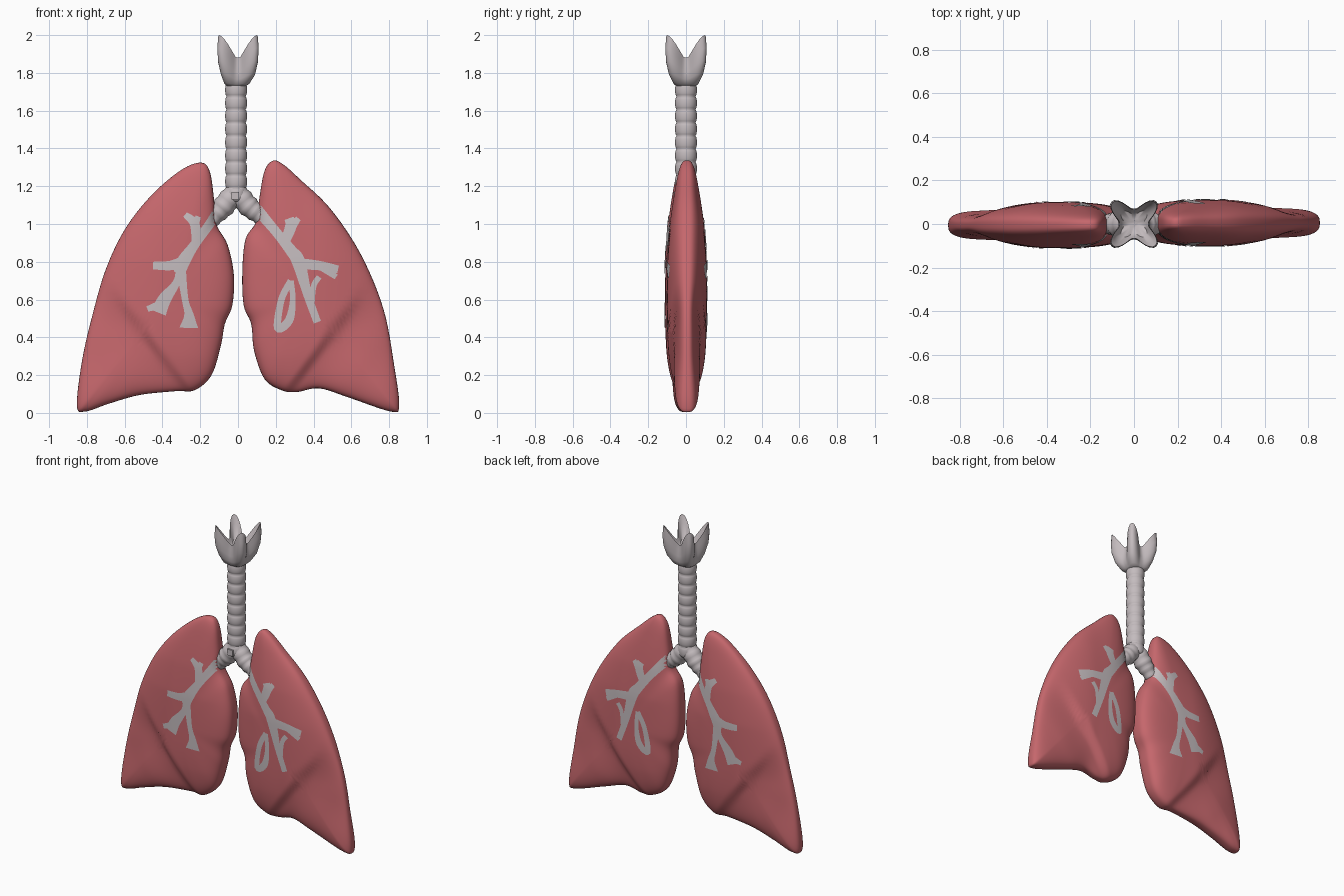
import bpy, bmesh, math
from mathutils import Vector
from mathutils.bvhtree import BVHTree

if "Cube" in bpy.data.objects:
    bpy.data.objects.remove(bpy.data.objects["Cube"])


def material(name, rgb):
    m = bpy.data.materials.new(name)
    m.diffuse_color = (*rgb, 1)
    m.use_nodes = True
    m.node_tree.nodes["Principled BSDF"].inputs["Base Color"].default_value = m.diffuse_color
    return m


RED = material("lung red", (0.56, 0.135, 0.15))
GREY = material("cartilage grey", (0.55, 0.50, 0.515))


def finish(name, bm, mat):
    me = bpy.data.meshes.new(name)
    bm.to_mesh(me)
    bm.free()
    me.materials.append(mat)
    me.shade_smooth()
    ob = bpy.data.objects.new(name, me)
    bpy.context.collection.objects.link(ob)
    return ob


def spline(pts, n, closed):
    """Catmull-Rom points through tuples of any size."""
    pts = [Vector(p) for p in pts]
    c, out = len(pts), []
    for i in range(c if closed else c - 1):
        g = [pts[(i + k) % c] if closed else pts[min(max(i + k, 0), c - 1)] for k in (-1, 0, 1, 2)]
        for j in range(n):
            t = j / n
            out.append(0.5 * (2 * g[1] + (g[2] - g[0]) * t + (2 * g[0] - 5 * g[1] + 4 * g[2] - g[3]) * t * t
                              + (3 * g[1] - g[0] - 3 * g[2] + g[3]) * t ** 3))
    return out if closed else out + [pts[-1]]


def smooth(a, b, v):
    t = min(max((v - a) / (b - a), 0), 1)
    return t * t * (3 - 2 * t)


def bridge(bm, a, b):
    n = len(a)
    for i in range(n):
        bm.faces.new((a[i], a[(i + 1) % n], b[(i + 1) % n], b[i]))


# Lungs: outline shrunk in rings towards a centre, thickness by rule
DEPTH = [(0, 0.10), (0.1, 0.1), (0.3, 0.105), (0.8, 0.105), (1.0, 0.096), (1.2, 0.078), (1.4, 0.065)]


def half_depth(x, z):
    x = abs(x)
    for (z0, d0), (z1, d1) in zip(DEPTH, DEPTH[1:]):
        if z <= z1:
            d = d0 + (d1 - d0) * max(0, (z - z0) / (z1 - z0))
            break
    d *= 1 - 0.35 * smooth(0.4, 0.8, x) * smooth(0.0, 0.35, z)
    # fissure running from the outer middle down to the lower inner edge
    side = ((x - 0.28) * 0.80 - (z - 0.13) * 0.60)
    fade = smooth(0.75, 0.45, z) if z < 0.75 else 0
    dip = smooth(-0.03, 0.03, side) * (1 - 0.6 * smooth(0.05, 0.25, side))
    return d * (1 - 0.28 * dip * fade)


def lung(name, outline, centre, y0):
    loop = spline([(x / 100, z / 100) for x, z in outline], 6, True)
    c = Vector(centre)
    bm = bmesh.new()
    rings = 30

    def ring(k, s):
        r = math.sin(k / rings * math.pi / 2)
        vs = []
        for p in loop:
            q = c + (p - c) * r
            y = s * half_depth(*q) * (1 - r ** 3) ** (1 / 3) if k < rings else 0
            vs.append(bm.verts.new((q.x, y0 + y, q.y)))
        return vs

    edge = ring(rings, 1)
    for s in (-1, 1):
        prev = edge
        for k in range(rings - 1, 0, -1):
            cur = ring(k, s)
            bridge(bm, prev, cur)
            prev = cur
        tip = bm.verts.new((c.x, y0 + s * half_depth(*c), c.y))
        for i in range(len(prev)):
            bm.faces.new((prev[i], prev[(i + 1) % len(prev)], tip))
    bmesh.ops.recalc_face_normals(bm, faces=bm.faces)
    tree = BVHTree.FromBMesh(bm)
    finish(name, bm, RED)
    return tree


LEFT = [(-20, 132.5), (-15, 128), (-12.7, 113), (-11.5, 100), (-5.5, 89), (-2.2, 73), (-3, 57), (-7, 47),
        (-9, 36), (-14, 20), (-23, 12), (-33, 11.5), (-52, 9.5), (-68, 5), (-81, 0.7), (-85.3, 4),
        (-82.5, 28), (-77, 52), (-70, 76), (-60, 97), (-46.5, 114.5), (-31, 128)]
RIGHT = [(18.5, 133.5), (14, 128), (11.2, 113), (9.5, 101), (4, 92), (2.3, 75), (3, 57), (7, 47),
         (8.5, 33), (14, 18), (23, 12), (31, 11), (43, 13), (59, 8), (81, 0.7), (85.3, 4),
         (82.7, 25), (77, 55), (65, 84), (49, 108), (33, 123.5), (24, 131.5)]
tree_l = lung("left_side_lung", LEFT, (-0.36, 0.6), -0.005)
tree_r = lung("right_side_lung", RIGHT, (0.36, 0.6), 0.005)


# Bronchial branches: thin strips lying on the front and back of each lung
def branches(name, tree, paths):
    bm = bmesh.new()
    across = 4
    for path in paths:
        pts = spline([(x / 100, z / 100, w / 100) for x, z, w in path], 8, False)
        for s in (-1, 1):
            rows = []
            for i, p in enumerate(pts):
                t = (pts[min(i + 1, len(pts) - 1)] - pts[max(i - 1, 0)]).to_2d().normalized()
                row = []
                for j in range(across + 1):
                    o = (j / across - 0.5) * p.z
                    x, z = p.x - t.y * o, p.y + t.x * o
                    hit = tree.ray_cast(Vector((x, s, z)), Vector((0, -s, 0)))[0]
                    row.append(bm.verts.new((x, hit.y + s * 0.004, z)) if hit else None)
                rows.append(row)
            for a, b in zip(rows, rows[1:]):
                for j in range(across):
                    q = (a[j], a[j + 1], b[j + 1], b[j])
                    if all(q):
                        f = bm.faces.new(q)
                        f.normal_update()
                        if f.normal.y * s < 0:
                            f.normal_flip()
    finish(name, bm, GREY)


branches("left_side_branches", tree_l, [
    [(-9, 109, 6), (-15, 100, 5), (-23, 89, 5), (-29, 80, 7), (-31, 74, 6)],
    [(-22, 90, 5), (-23, 100, 5), (-28, 105, 3)],
    [(-23, 99, 4), (-21, 104, 3)],
    [(-29, 80, 6), (-36, 78, 5), (-45, 78, 4)],
    [(-30, 80, 7), (-32, 70, 4), (-39, 60, 7), (-42, 53, 8)],
    [(-39, 58, 5), (-48, 55, 3)],
    [(-30, 75, 5), (-28, 60, 3.5), (-26, 52, 5), (-26, 45, 10)]])
branches("right_side_branches", tree_r, [
    [(9, 109, 6), (20, 96, 5), (28, 86, 6), (32, 80, 7), (37, 62, 4.5), (42, 48, 4)],
    [(25, 91, 5), (28, 99, 6), (27, 103, 5)],
    [(28, 98, 5), (32, 103, 3)],
    [(32, 79, 6), (43, 78, 5), (53, 76, 4)],
    [(43, 78, 4), (52, 72, 3)],
    [(43, 72, 3), (40, 67, 3), (39, 57, 3)],
    [(28, 70, 3.5), (23, 60, 3.5), (21, 45, 4), (27, 49, 4.5), (29, 60, 3), (28, 70, 3)]])


# Main bronchi: tapered tubes running from the windpipe into the lungs
def tube(name, pts):
    cu = bpy.data.curves.new(name, 'CURVE')
    cu.dimensions = '3D'
    cu.bevel_depth = 1
    cu.bevel_resolution = 4
    cu.use_fill_caps = True
    fine = spline(pts, 8, False)
    sp = cu.splines.new('POLY')
    sp.points.add(len(fine) - 1)
    for i, (v, p) in enumerate(zip(sp.points, fine)):
        v.co = (p.x, 0, p.y, 1)
        v.radius = p.z * (1 + 0.05 * math.sin(i * 1.6))
    cu.materials.append(GREY)
    bpy.context.collection.objects.link(bpy.data.objects.new(name, cu))


tube("left_main_bronchus", [(-0.01, 1.18, 0.05), (-0.07, 1.10, 0.058), (-0.13, 1.03, 0.042),
                            (-0.20, 0.95, 0.028), (-0.28, 0.83, 0.025)])
tube("right_main_bronchus", [(-0.01, 1.18, 0.05), (0.05, 1.10, 0.056), (0.12, 1.04, 0.045),
                             (0.20, 0.96, 0.028), (0.30, 0.83, 0.025)])


# Windpipe: lathed column of bulging cartilage rings
def windpipe():
    bm = bmesh.new()
    sides, n, z0, z1 = 32, 9, 1.12, 1.745
    prev = None
    for k in range(n * 8 + 1):
        bulge = abs(math.sin(k / 8 * math.pi)) ** 0.5
        r = 0.050 + 0.008 * bulge
        z = z0 + (z1 - z0) * k / (n * 8)
        cur = [bm.verts.new((-0.01 + r * math.cos(a), r * math.sin(a), z))
               for a in (2 * math.pi * i / sides for i in range(sides))]
        if prev:
            bridge(bm, prev, cur)
        else:
            bm.faces.new(cur[::-1])
        prev = cur
    bm.faces.new(prev)
    finish("windpipe", bm, GREY)


windpipe()

# Small boss on the front of the fork
bm = bmesh.new()
bmesh.ops.create_cube(bm, size=0.04)
bmesh.ops.translate(bm, verts=bm.verts, vec=(-0.015, -0.045, 1.15))
boss = finish("fork_boss", bm, GREY)
boss.data.shade_flat()


# Larynx: flared cup with four pointed corners and a hollow top
def larynx():
    bm = bmesh.new()
    sides = 64
    # (height fraction, axis radius, corner radius, x offset)
    levels = [(0, 0.05, 0.055, -0.01), (0.06, 0.062, 0.085, -0.006), (0.25, 0.072, 0.118, 0),
              (0.5, 0.072, 0.140, 0), (0.75, 0.068, 0.146, 0), (1, 0.066, 0.140, 0)]
    inner = [(0.90, 0.058, 0.118), (0.72, 0.045, 0.08), (0.65, 0.02, 0.03)]
    prev = None

    def ring(f, ra, rc, dx, inside):
        vs = []
        for i in range(sides):
            a = 2 * math.pi * i / sides
            corner = abs(math.sin(2 * a)) ** 3
            top = 1.88 + 0.12 * corner
            if inside:
                top = 1.88 + 0.12 * corner * max(0, (f - 0.6) / 0.4)
            r = ra + (rc - ra) * corner
            vs.append(bm.verts.new((dx + r * math.cos(a), r * math.sin(a), 1.73 + (top - 1.73) * f)))
        return vs

    for f, ra, rc, dx in levels:
        cur = ring(f, ra, rc, dx, False)
        if prev:
            bridge(bm, prev, cur)
        else:
            bm.faces.new(cur[::-1])
        prev = cur
    for f, ra, rc in inner:
        cur = ring(f, ra, rc, 0, True)
        bridge(bm, prev, cur)
        prev = cur
    bm.faces.new(prev)
    bmesh.ops.recalc_face_normals(bm, faces=bm.faces)
    ob = finish("larynx", bm, GREY)
    ob.data.set_sharp_from_angle(angle=math.radians(45))


larynx()
